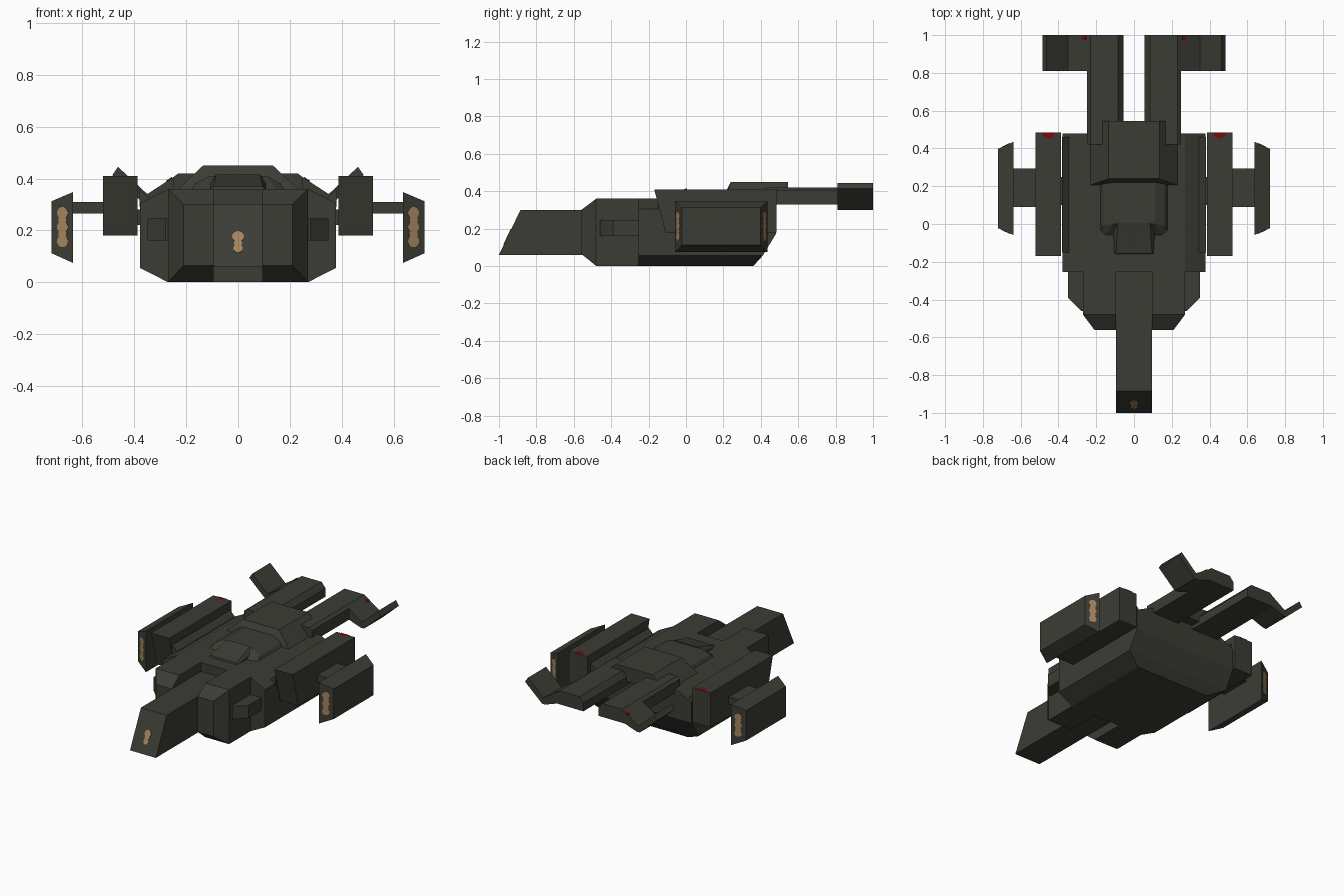
import bpy, bmesh, math
from mathutils import Vector

if "Cube" in bpy.data.objects:
    bpy.data.objects.remove(bpy.data.objects["Cube"])


def material(name, rgb):
    m = bpy.data.materials.new(name)
    m.diffuse_color = (*rgb, 1)
    m.use_nodes = True
    m.node_tree.nodes["Principled BSDF"].inputs["Base Color"].default_value = m.diffuse_color
    return m


HULL = material("dark olive hull", (0.046, 0.046, 0.036))
GLOW = material("tan light", (0.37, 0.23, 0.11))
RED = material("deep red", (0.20, 0.003, 0.003))


def finish(bm, name, mat):
    bmesh.ops.recalc_face_normals(bm, faces=bm.faces)
    me = bpy.data.meshes.new(name)
    bm.to_mesh(me)
    bm.free()
    me.materials.append(mat)
    ob = bpy.data.objects.new(name, me)
    bpy.context.collection.objects.link(ob)
    return ob


def hull(name, pts, mat=HULL):
    """Convex faceted block around the points."""
    bm = bmesh.new()
    for p in pts:
        bm.verts.new(p)
    bmesh.ops.convex_hull(bm, input=bm.verts)
    bmesh.ops.dissolve_limit(bm, angle_limit=0.02, verts=bm.verts, edges=bm.edges)
    return finish(bm, name, mat)


def box(x0, x1, y0, y1, z0, z1):
    return [(x, y, z) for x in (x0, x1) for y in (y0, y1) for z in (z0, z1)]


def prism(name, profile, y0, y1, mat=HULL):
    """Extrude an x-z profile along y."""
    bm = bmesh.new()
    f = bm.faces.new([bm.verts.new((x, y0, z)) for x, z in profile])
    ext = bmesh.ops.extrude_face_region(bm, geom=[f])["geom"]
    bmesh.ops.translate(bm, vec=(0, y1 - y0, 0),
                        verts=[v for v in ext if isinstance(v, bmesh.types.BMVert)])
    return finish(bm, name, mat)


def spot(name, centre, normal, r, mat):
    """Thin round plate lying on a surface."""
    bm = bmesh.new()
    bmesh.ops.create_cone(bm, cap_ends=True, segments=20, radius1=r, radius2=r, depth=0.006)
    rot = Vector((0, 0, 1)).rotation_difference(Vector(normal))
    for v in bm.verts:
        v.co = rot @ v.co + Vector(centre)
    return finish(bm, name, mat)


def flip(pts, s):
    return [(p[0] * s, *p[1:]) for p in pts]


def both(pts):
    return flip(pts, 1) + flip(pts, -1)


# Main body with chamfered edges and undercut tail
hull("main_body", both([
    (.27, -.255, 0), (.378, -.255, .055), (.378, -.255, .305), (.27, -.255, .36),
    (.27, .36, 0), (.378, .41, .055), (.378, .48, .17), (.378, .48, .305), (.27, .48, .36)]))

# Long nose running back through the slot in the head
hull("nose", both([(.095, -1, .06), (.095, -.885, .30), (.095, -.24, .06), (.095, -.24, .30)]))
for i, (z, r) in enumerate([(.175, .023), (.15, .016), (.13, .018)]):
    spot(f"nose_light_{i}", (0, -1 + (z - .06) * .115 / .24, z), (0, -.24, .115), r, GLOW)

# Dorsal tiers
hull("rear_hump", both([
    (.235, .205, .355), (.135, .22, .41), (.135, .24, .45), (.235, .545, .355), (.135, .545, .45)]))
hull("middle_hump", both([
    (.18, .24, .355), (.18, -.04, .355), (.15, -.065, .355),
    (.165, .24, .38), (.11, .24, .41), (.11, .0, .41), (.165, -.01, .38)]))
hull("canopy", both([
    (.105, -.16, .355), (.095, -.155, .37), (.11, .005, .355), (.11, .005, .385), (.085, .005, .415)]))

for s, side in ((1, "right"), (-1, "left")):
    # Head halves and cheeks
    hull(f"head_{side}", flip(box(.095, .27, -.48, -.25, 0, .36)
                              + box(.095, .21, -.56, -.5, .065, .30), s))
    hull(f"cheek_{side}", flip([(x, y, z) for z in (.16, .245)
                                for x, y in ((.26, -.46), (.28, -.46), (.35, -.39),
                                             (.35, -.25), (.26, -.25))], s))

    # Engine pod with raked front, and the bracket beside it
    hull(f"pod_{side}", flip([(x, y, z) for x in (.387, .521)
                              for y, z in ((-.17, .41), (-.11, .18), (.485, .18), (.485, .41))], s))
    prism(f"pod_bracket_{side}", flip([(.345, .31), (.38, .29), (.38, .36), (.345, .325)], s),
          -.15, .46)
    prism(f"pod_pin_{side}", flip([(.37, .22), (.39, .22), (.39, .28), (.37, .28)], s), .1, .25)

    # Red half disc on the pod's rear top edge
    bm = bmesh.new()
    arc = [math.pi * (1 + k / 10) for k in range(11)]
    bm.faces.new([bm.verts.new((s * .452 + .034 * math.cos(a), .485 + .032 * math.sin(a), .413))
                  for a in arc])
    bmesh.ops.solidify(bm, geom=bm.faces[:], thickness=.005)
    finish(bm, f"pod_marker_{side}", RED)

    # Strut and outer plate
    hull(f"strut_{side}", flip(box(.51, .645, .09, .295, .265, .31), s))
    hull(f"outer_plate_{side}", flip(box(.637, .638, -.058, .435, .075, .347)
                                     + box(.719, .72, -.022, .398, .112, .312), s))
    for y, d, end in ((-.0405, -1, "front"), (.417, 1, "rear")):
        for i, z in enumerate((.267, .24, .213, .185, .158)):
            spot(f"plate_light_{end}_{side}_{i}", (s * .676, y, z),
                 (s * .037, d * .082, 0), .023 if i % 2 == 0 else .018, GLOW)

    # Tail boom and gull-shaped tail fin
    prism(f"tail_boom_{side}", flip([(.055, .33), (.055, .385), (.085, .42), (.23, .42),
                                     (.25, .405), (.25, .33)], s), .42, 1)
    prism(f"tail_fin_{side}", flip([(.22, .33), (.22, .42), (.25, .405), (.35, .34), (.463, .445),
                                    (.485, .413), (.36, .30), (.335, .30), (.25, .33)], s), .81, 1)
    spot(f"fin_marker_{side}", (s * .265, .985, .396), (s * .065, 0, .1), .013, RED)
